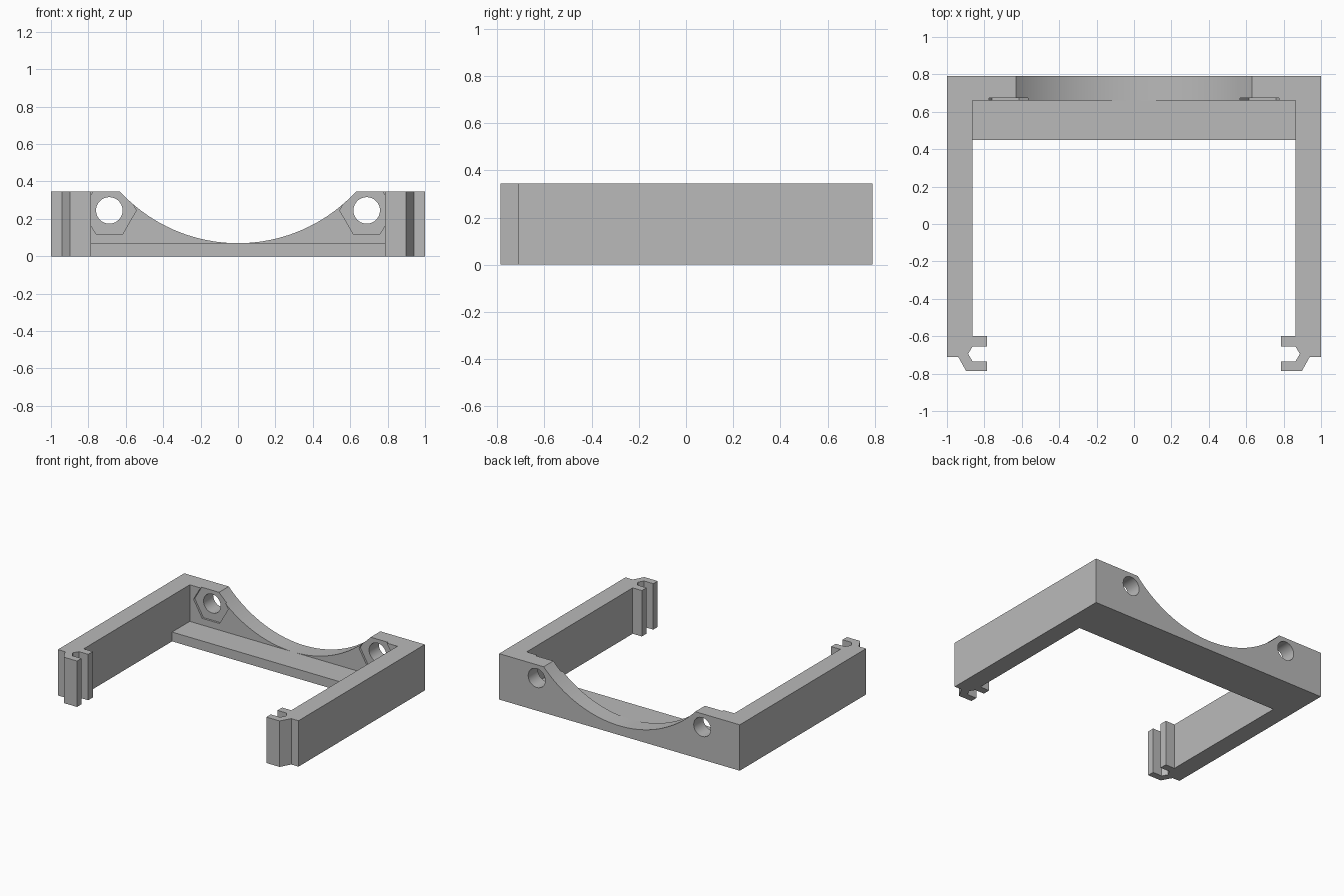
import bpy, bmesh, math
from mathutils import Vector

cube = bpy.data.objects.get("Cube")
if cube:
    bpy.data.objects.remove(cube, do_unlink=True)

HEIGHT = 0.345        # height of the whole frame
INNER = 0.863         # inner face of the side arms
BACK, WALL = 0.79, 0.66   # outer and inner face of the back wall
SHELF_TOP = 0.07

grey = bpy.data.materials.new("plain grey")
grey.use_nodes = True
colour = (0.49, 0.49, 0.49, 1)
grey.diffuse_color = colour
grey.node_tree.nodes["Principled BSDF"].inputs["Base Color"].default_value = colour


def prism(name, points, to_3d, push):
    """Extrude a flat outline along the push vector."""
    bm = bmesh.new()
    face = bm.faces.new([bm.verts.new(to_3d(a, b)) for a, b in points])
    out = bmesh.ops.extrude_face_region(bm, geom=[face])
    moved = [v for v in out["geom"] if isinstance(v, bmesh.types.BMVert)]
    bmesh.ops.translate(bm, verts=moved, vec=Vector(push))
    bmesh.ops.recalc_face_normals(bm, faces=bm.faces)
    mesh = bpy.data.meshes.new(name)
    bm.to_mesh(mesh)
    bm.free()
    mesh.materials.append(grey)
    obj = bpy.data.objects.new(name, mesh)
    bpy.context.collection.objects.link(obj)
    return obj


def upright(name, points, y0, y1):
    return prism(name, points, lambda x, z: (x, y0, z), (0, y1 - y0, 0))


def ring(x, z, radius, sides):
    return [(x + radius * math.cos(math.tau * i / sides),
             z + radius * math.sin(math.tau * i / sides)) for i in range(sides)]


def activate(obj):
    bpy.ops.object.select_all(action="DESELECT")
    obj.select_set(True)
    bpy.context.view_layer.objects.active = obj


# Side arms, each ending in a notched clip
arm = [(1, BACK), (1, -0.71), (0.94, -0.71), (0.897, -0.787), (0.787, -0.787),
       (0.787, -0.735), (0.863, -0.735), (0.887, -0.695), (0.863, -0.655),
       (0.787, -0.655), (0.787, -0.60), (INNER, -0.60), (INNER, BACK)]
for name, side in (("left_arm", 1), ("right_arm", -1)):
    prism(name, [(side * x, y) for x, y in arm],
          lambda x, y: (x, y, 0), (0, 0, HEIGHT))

# Low shelf in front of the back wall
prism("shelf", [(-INNER, 0.45), (INNER, 0.45), (INNER, WALL), (-INNER, WALL)],
      lambda x, y: (x, y, 0), (0, 0, SHELF_TOP))

# Back wall with a wide circular dip
half = 0.63
drop = HEIGHT - SHELF_TOP
radius = (half ** 2 + drop ** 2) / (2 * drop)
sweep = math.asin(half / radius)
steps = 64
dip = []
for i in range(steps + 1):
    angle = sweep * (1 - 2 * i / steps)
    dip.append((radius * math.sin(angle),
                SHELF_TOP + radius * (1 - math.cos(angle))))
wall = upright("back_wall", [(-INNER, 0), (INNER, 0), (INNER, HEIGHT)] + dip
               + [(-INNER, HEIGHT)], WALL, BACK)

# Hexagonal nut recesses and round screw holes
for side in (1, -1):
    x, z = side * 0.688, 0.245
    cutters = [upright("nut_cutter", ring(x, z, 0.144, 6), WALL - 0.05, WALL + 0.015),
               upright("hole_cutter", ring(x, z, 0.071, 40), WALL - 0.07, BACK + 0.05)]
    for cutter in cutters:
        cutter.hide_render = True
        cut = wall.modifiers.new("cut", "BOOLEAN")
        cut.operation = "DIFFERENCE"
        cut.solver = "EXACT"
        cut.object = cutter
        activate(wall)
        bpy.ops.object.modifier_apply(modifier=cut.name)
        bpy.data.objects.remove(cutter, do_unlink=True)

activate(wall)
bpy.ops.object.shade_smooth_by_angle(angle=math.radians(25))
